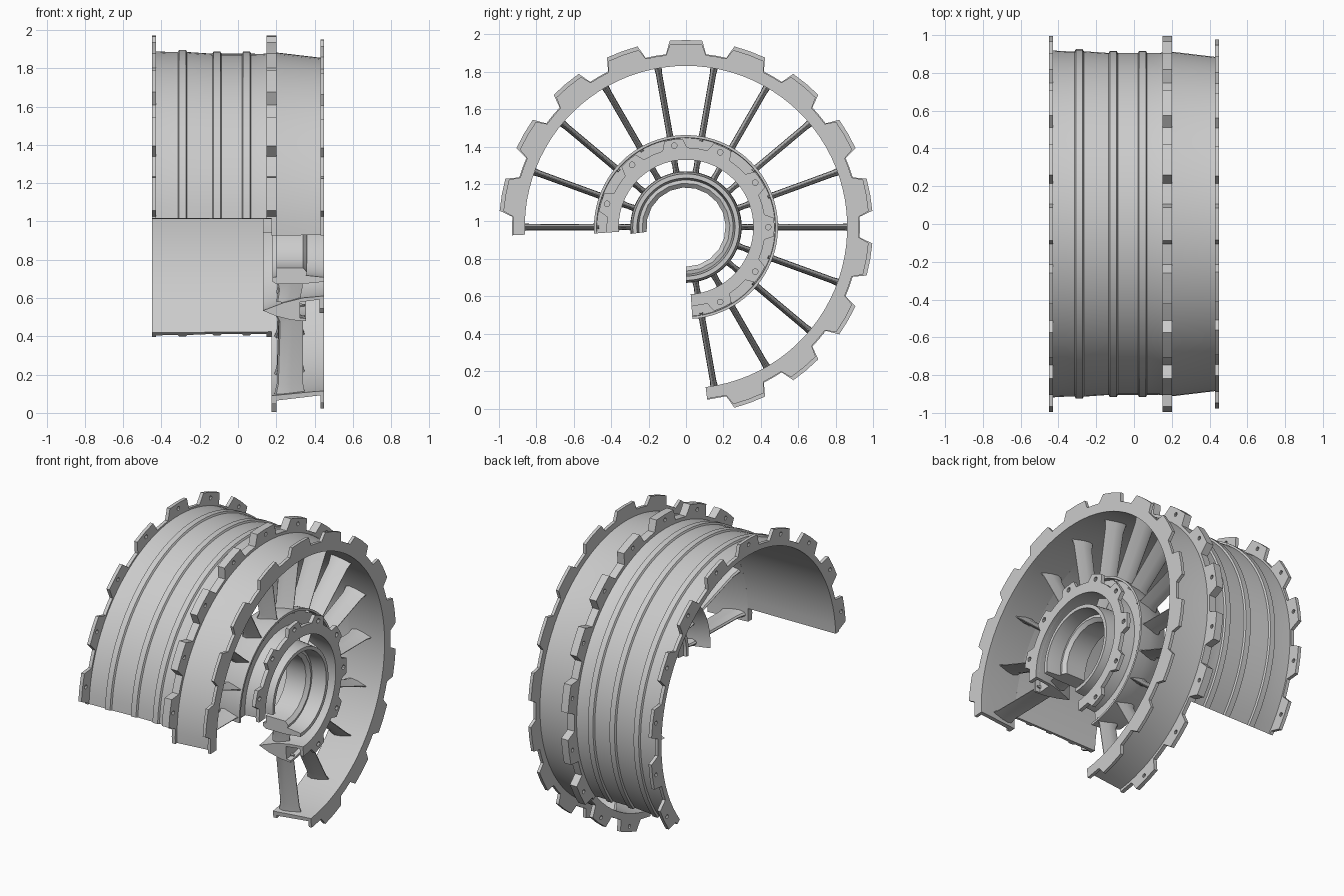
import bpy, bmesh
from math import radians, cos, sin
from mathutils import Matrix

cube = bpy.data.objects.get("Cube")
if cube:
    bpy.data.objects.remove(cube)

AXIS_Z = 0.97
parts = []

# Angular extents (degrees) of the cut-away sections
REAR = (-38, 177.2)
FRONT = (-83, 182.7)
SPLIT = (-86, 184)
HUB = (-90, 187)


def polar(r, a):
    return r * cos(radians(a)), r * sin(radians(a))


def add_object(name, mesh):
    obj = bpy.data.objects.new(name, mesh)
    bpy.context.collection.objects.link(obj)
    parts.append(obj)
    return obj


def loft(name, rings):
    """Skin closed rings of points and cap both ends."""
    bm = bmesh.new()
    rows = [[bm.verts.new(p) for p in ring] for ring in rings]
    n = len(rows[0])
    for a, b in zip(rows, rows[1:]):
        for i in range(n):
            j = (i + 1) % n
            bm.faces.new((a[i], a[j], b[j], b[i]))
    bm.faces.new(rows[0])
    bm.faces.new(rows[-1])
    bmesh.ops.recalc_face_normals(bm, faces=bm.faces)
    mesh = bpy.data.meshes.new(name)
    bm.to_mesh(mesh)
    bm.free()
    return add_object(name, mesh)


def revolve(name, profile, span, step=4):
    """Sweep an (x, radius) section around the x axis."""
    a0, a1 = span
    n = round((a1 - a0) / step)
    rings = []
    for k in range(n + 1):
        a = a0 + (a1 - a0) * k / n
        ring = []
        for x, r in profile:
            y, z = polar(r, a)
            ring.append((x, y, z + AXIS_Z))
        rings.append(ring)
    return loft(name, rings)


def flange(name, x0, x1, span, inner, valley, tip, centres, half_tip, half_base,
           hole_at=None, hole_size=0.013):
    """Toothed ring plate with a bolt hole in every tooth."""
    a0, a1 = span
    pitch = centres[1] - centres[0]
    outline = [polar(valley, a0)]
    for c in centres:
        for off, r in ((-half_base, valley), (-half_tip, tip), (0, tip),
                       (half_tip, tip), (half_base, valley), (pitch / 2, valley)):
            if a0 < c + off < a1:
                outline.append(polar(r, c + off))
    outline.append(polar(valley, a1))
    n = round((a1 - a0) / 5)
    outline += [polar(inner, a1 + (a0 - a1) * k / n) for k in range(n + 1)]
    loops = [outline]
    if hole_at:
        for c in centres:
            u, v = polar(hole_at, c)
            loops.append([(u + p, v + q) for p, q in
                          (polar(hole_size, 36 * k) for k in range(10))])
    curve = bpy.data.curves.new(name, 'CURVE')
    curve.dimensions = '2D'
    curve.fill_mode = 'BOTH'
    curve.extrude = (x1 - x0) / 2
    for pts in loops:
        s = curve.splines.new('POLY')
        s.points.add(len(pts) - 1)
        for p, (u, v) in zip(s.points, pts):
            p.co = (u, v, 0, 1)
        s.use_cyclic_u = True
    temp = bpy.data.objects.new(name, curve)
    mesh = bpy.data.meshes.new_from_object(temp)
    bpy.data.objects.remove(temp)
    bpy.data.curves.remove(curve)
    mesh.name = name
    # Stand the plate upright, facing along x
    mesh.transform(Matrix(((0, 0, 1, (x0 + x1) / 2), (1, 0, 0, 0),
                           (0, 1, 0, AXIS_Z), (0, 0, 0, 1))))
    return add_object(name, mesh)


# Airfoil outline: chord fraction and half thickness fraction
FOIL = [(0, 0), (0.06, 0.6), (0.25, 1), (0.55, 0.85), (1, 0.12)]
FOIL += [(c, -t) for c, t in reversed(FOIL[1:])]


def strut(name, angle, sections):
    """Radial vane lofted through (radius, x start, x end, half thickness)."""
    rot = Matrix.Translation((0, 0, AXIS_Z)) @ Matrix.Rotation(radians(angle), 4, 'X')
    loft(name, [[(x0 + c * (x1 - x0), r, t * h) for c, t in FOIL]
                for r, x0, x1, h in sections]).data.transform(rot)


# Rear casing with three raised bands
outer = [(-0.45, 0.92), (-0.36, 0.915)]
for band, r in ((-0.29, 0.915), (-0.11, 0.906), (0.045, 0.906)):
    outer += [(band - 0.024, r), (band - 0.018, r + 0.011),
              (band + 0.018, r + 0.011), (band + 0.024, r)]
outer += [(0.13, 0.905), (0.175, 0.912)]
revolve("rear_casing", outer + [(0.175, 0.887), (-0.45, 0.895)], REAR)

# Front casing, tapering forward
revolve("front_casing", [(0.175, 0.915), (0.22, 0.91), (0.43, 0.885), (0.45, 0.885),
                         (0.45, 0.862), (0.40, 0.865), (0.175, 0.887)], FRONT)

# Bolted outer flanges
rear_teeth = range(-30, 180, 20)
front_teeth = range(-70, 180, 20)
flange("rear_flange", -0.45, -0.428, REAR, 0.90, 0.93, 1.0, rear_teeth, 5, 6.6, 0.965)
flange("middle_flange_rear", 0.15, 0.175, REAR, 0.892, 0.93, 1.0, rear_teeth, 5, 6.6, 0.965)
flange("middle_flange_front", 0.175, 0.2, FRONT, 0.892, 0.93, 1.0, front_teeth, 5, 6.6, 0.965)
flange("front_flange", 0.43, 0.45, FRONT, 0.864, 0.925, 0.98, front_teeth, 5, 6.6)

# Splitter ring: sharp rear lip, two walls and a web between them
revolve("splitter_ring", [
    (0.13, 0.437), (0.20, 0.466), (0.28, 0.486), (0.355, 0.492), (0.355, 0.478),
    (0.325, 0.476), (0.325, 0.392), (0.45, 0.376), (0.45, 0.360), (0.34, 0.370),
    (0.24, 0.395)], SPLIT)
pitch = 360 / 11
flange("splitter_flange", 0.425, 0.45, SPLIT, 0.362, 0.425, 0.473,
       [pitch * k for k in range(-2, 6)], 6, 9, 0.44, 0.015)

# Central hub with a faceted liner
revolve("hub_shell", [(0.18, 0.285), (0.20, 0.298), (0.34, 0.296), (0.45, 0.285),
                      (0.45, 0.262), (0.34, 0.25), (0.18, 0.262)], HUB, 5)
revolve("hub_liner", [(0.20, 0.275), (0.35, 0.275), (0.36, 0.235), (0.34, 0.212),
                      (0.20, 0.212)], HUB, 18)

# Radial struts through both flow passages
for i, angle in enumerate(range(-80, 181, 20)):
    strut(f"outer_strut_{i + 1}", angle, [
        (0.466, 0.195, 0.35, 0.024), (0.50, 0.213, 0.34, 0.017),
        (0.83, 0.203, 0.34, 0.017), (0.884, 0.19, 0.35, 0.022)])
    strut(f"inner_strut_{i + 1}", angle, [
        (0.285, 0.20, 0.34, 0.018), (0.33, 0.21, 0.335, 0.015),
        (0.395, 0.20, 0.32, 0.02)])

# Smooth shading with crisp edges
bpy.ops.object.select_all(action='DESELECT')
for obj in parts:
    obj.select_set(True)
bpy.context.view_layer.objects.active = parts[0]
bpy.ops.object.shade_smooth_by_angle(angle=radians(30))
